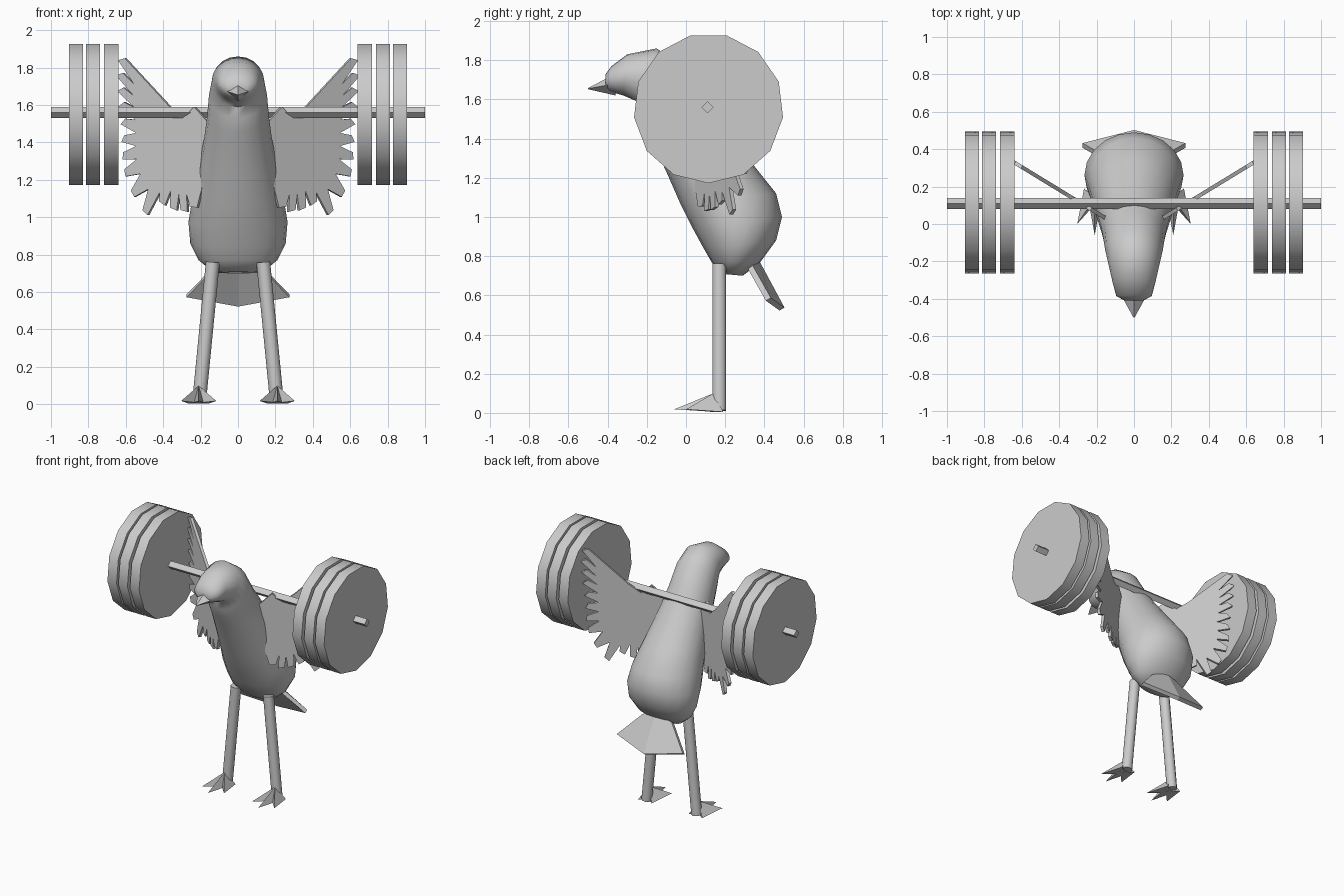
import bpy, bmesh, math
from mathutils import Vector

cube = bpy.data.objects.get("Cube")
if cube:
    bpy.data.objects.remove(cube, do_unlink=True)

GREY = (0.6, 0.6, 0.6, 1)
mat = bpy.data.materials.new("plain grey")
mat.use_nodes = True
mat.diffuse_color = GREY
mat.node_tree.nodes["Principled BSDF"].inputs["Base Color"].default_value = GREY


def make(name, bm, smooth=None):
    bmesh.ops.recalc_face_normals(bm, faces=bm.faces)
    mesh = bpy.data.meshes.new(name)
    bm.to_mesh(mesh)
    bm.free()
    mesh.materials.append(mat)
    ob = bpy.data.objects.new(name, mesh)
    bpy.context.collection.objects.link(ob)
    if smooth:
        bpy.ops.object.select_all(action='DESELECT')
        ob.select_set(True)
        bpy.context.view_layer.objects.active = ob
        bpy.ops.object.shade_smooth_by_angle(angle=math.radians(smooth))
    return ob


def loft(bm, rings):
    """Skin a list of equal point loops and close both ends."""
    loops = [[bm.verts.new(p) for p in ring] for ring in rings]
    n = len(loops[0])
    for a, b in zip(loops, loops[1:]):
        for i in range(n):
            j = (i + 1) % n
            bm.faces.new((a[i], a[j], b[j], b[i]))
    bm.faces.new(loops[0])
    bm.faces.new(loops[-1])


def rod(bm, start, end, r1, r2, sides, turn=0.0):
    """Straight tapered tube between two points."""
    start, end = Vector(start), Vector(end)
    axis = (end - start).normalized()
    side = axis.cross(Vector((0, 1, 0))).normalized()
    up = side.cross(axis)
    angles = [turn + math.tau * i / sides for i in range(sides)]
    loft(bm, [[c + r * (side * math.cos(t) + up * math.sin(t)) for t in angles]
              for c, r in ((start, r1), (end, r2))])


def slab(bm, points, offset):
    """Flat outline given thickness along an offset."""
    loft(bm, [[Vector(p) - offset / 2 for p in points],
              [Vector(p) + offset / 2 for p in points]])


# Body, neck and head: front (y, z), back (y, z), half width
SECTIONS = [
    (-.41, 1.66, -.41, 1.73, .05), (-.39, 1.64, -.38, 1.77, .095),
    (-.32, 1.62, -.30, 1.83, .115), (-.25, 1.59, -.15, 1.86, .14),
    (-.24, 1.53, -.03, 1.78, .155), (-.21, 1.46, .07, 1.62, .165),
    (-.17, 1.38, .17, 1.48, .18), (-.1, 1.23, .34, 1.27, .215),
    (-.03, 1.07, .46, 1.12, .245), (.03, .95, .49, 1, .265),
    (.09, .84, .46, .88, .255), (.13, .77, .38, .77, .21),
    (.18, .71, .29, .7, .13),
]
SIDES = 20
rings = []
for fy, fz, by, bz, w in SECTIONS:
    front, back = Vector((0, fy, fz)), Vector((0, by, bz))
    mid, half = (front + back) / 2, (back - front) / 2
    rings.append([mid + half * math.cos(t) + Vector((w * math.sin(t), 0, 0))
                  for t in (math.tau * i / SIDES for i in range(SIDES))])
bm = bmesh.new()
loft(bm, rings)
make("body", bm, 50)

# Beak
bm = bmesh.new()
tip = (0, -.5, 1.655)
loft(bm, [[(-.08, -.36, 1.68), (0, -.36, 1.73), (.08, -.36, 1.68), (0, -.36, 1.62)],
          [(-.003, -.5, 1.655), (0, -.5, 1.658), (.003, -.5, 1.655), (0, -.5, 1.652)]])
make("beak", bm)

# Tail fan with a raised middle ridge
bm = bmesh.new()
for s in (-1, 1):
    slab(bm, [(0, .35, .79), (s * .12, .33, .74), (s * .275, .42, .58), (0, .49, .53)],
         Vector((0, .025, .015)))
make("tail", bm)

# Barbell
bm = bmesh.new()
rod(bm, (-1, .11, 1.56), (1, .11, 1.56), .03, .03, 4)
make("bar", bm)
PLATES = 13
for s, label in ((1, "left"), (-1, "right")):
    for k, x in enumerate((.64, .737, .828)):
        bm = bmesh.new()
        loft(bm, [[(s * px, .115 + .383 * math.sin(t), 1.555 - .383 * math.cos(t))
                   for t in (math.tau * i / PLATES for i in range(PLATES))]
                  for px in (x, x + .076)])
        make(f"{label}_plate_{k + 1}", bm, 40)

# Feather tips (x, z) from the top of the wing round to the body
TIPS = [(.615, 1.84), (.625, 1.76), (.62, 1.68), (.615, 1.6), (.605, 1.51),
        (.605, 1.42), (.605, 1.33), (.595, 1.24), (.555, 1.13), (.49, 1.03),
        (.4, 1.08), (.34, 1.05), (.285, 1.04), (.235, 1.06)]
HUB = Vector((.31, 1.4))


def wing_outline():
    pts = [Vector(p) for p in ((.15, 1.5), (.23, 1.59), (.29, 1.53), (.36, 1.59))]
    tips = [Vector(t) for t in TIPS]
    for i, t in enumerate(tips):
        out = (t - HUB).normalized()
        across = Vector((-out.y, out.x)) * .018
        pts += [t + across, t - across + out * .012]
        if i < len(tips) - 1:
            pts.append(((t + tips[i + 1]) / 2).lerp(HUB, .22))
    return pts + [Vector((.19, 1.15))]


for s, label in ((1, "left"), (-1, "right")):
    # Wing swept backward as it reaches outward
    bm = bmesh.new()
    slab(bm, [(s * p.x, .03 + (p.x - .15) * .61, p.y) for p in wing_outline()],
         Vector((s * -.01, .018, 0)))
    make(f"{label}_wing", bm)

    # Leg
    bm = bmesh.new()
    rod(bm, (s * .135, .17, .76), (s * .208, .17, .012), .037, .037, 10)
    make(f"{label}_leg", bm, 50)

    # Foot with three wedge toes
    bm = bmesh.new()
    for dx, y in ((-.085, .0), (0, -.06), (.085, .0)):
        x = s * .21
        side = Vector((.04, dx * .35, 0))
        heel = Vector((x + dx * .2, .16, .005))
        tip = bm.verts.new((x + dx * 1.1, y, .018))
        top = bm.verts.new((x, .14, .1))
        a, b = bm.verts.new(heel - side), bm.verts.new(heel + side)
        for tri in ((a, b, tip), (a, top, b), (b, top, tip), (tip, top, a)):
            bm.faces.new(tri)
    make(f"{label}_foot", bm)
